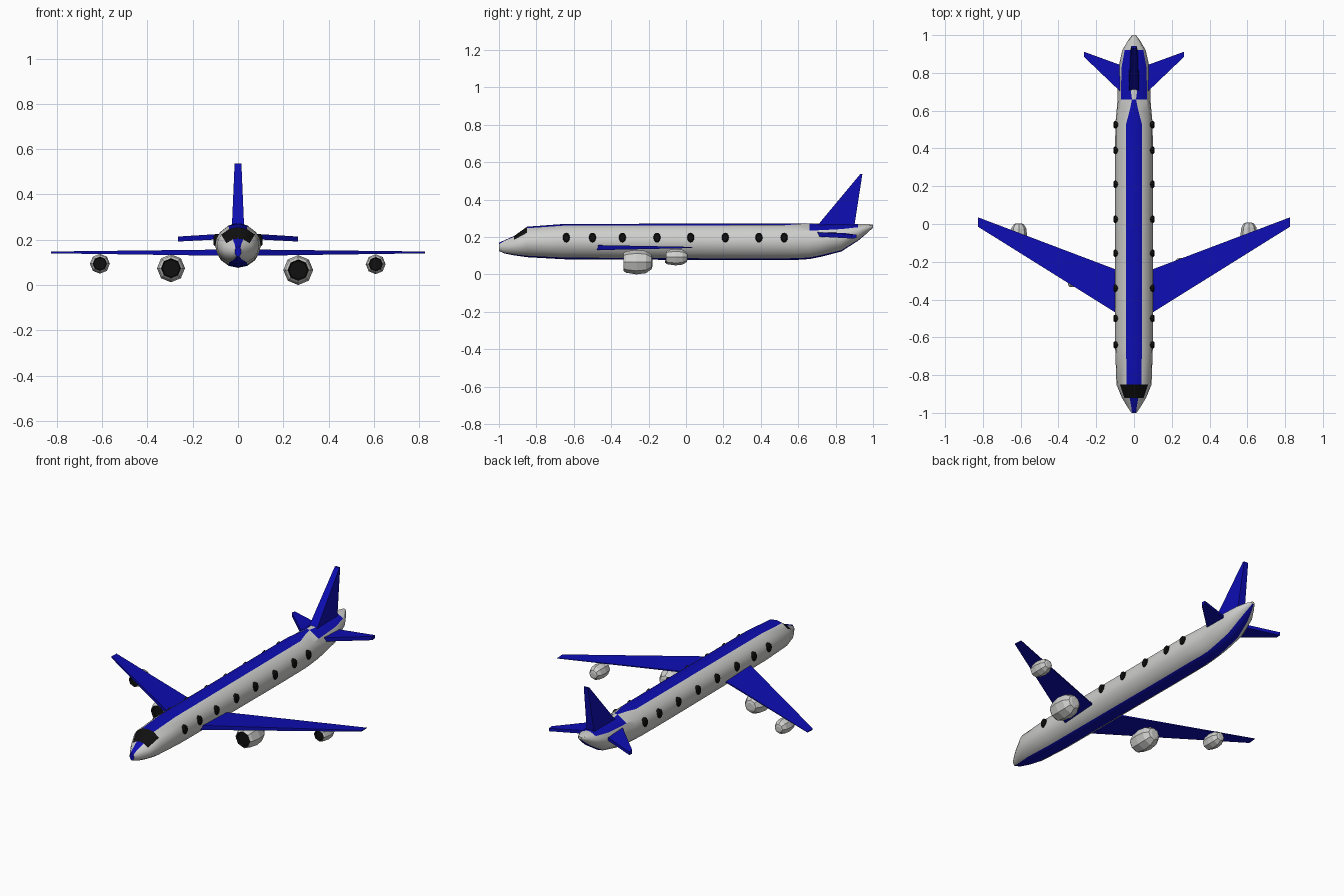
import bpy, bmesh, math
from mathutils import Vector

cube = bpy.data.objects.get("Cube")
if cube:
    bpy.data.objects.remove(cube, do_unlink=True)


def material(name, rgb):
    m = bpy.data.materials.new(name)
    m.use_nodes = True
    m.diffuse_color = (*rgb, 1)
    bsdf = next(n for n in m.node_tree.nodes if n.type == 'BSDF_PRINCIPLED')
    bsdf.inputs["Base Color"].default_value = (*rgb, 1)
    return m


GREY, BLUE, BLACK = range(3)
MATS = [material("light grey", (0.62, 0.62, 0.61)),
        material("deep blue", (0.004, 0.004, 0.45)),
        material("black", (0.005, 0.005, 0.005))]


def finish(bm, name, smooth=None):
    bmesh.ops.recalc_face_normals(bm, faces=bm.faces[:])
    mesh = bpy.data.meshes.new(name)
    bm.to_mesh(mesh)
    bm.free()
    for m in MATS:
        mesh.materials.append(m)
    ob = bpy.data.objects.new(name, mesh)
    bpy.context.collection.objects.link(ob)
    if smooth:
        bpy.ops.object.select_all(action='DESELECT')
        ob.select_set(True)
        bpy.context.view_layer.objects.active = ob
        bpy.ops.object.shade_smooth_by_angle(angle=math.radians(smooth))
    return ob


def loft(bm, rings, paint):
    """Skin a list of point rings; paint(i, j) gives the material of each face."""
    loops = [[bm.verts.new(p) for p in ring] for ring in rings]
    n = len(loops[0])
    for i in range(len(loops) - 1):
        for j in range(n):
            k = (j + 1) % n
            f = bm.faces.new((loops[i][j], loops[i][k], loops[i + 1][k], loops[i + 1][j]))
            f.material_index = paint(i, j)
    bm.faces.new(loops[0]).material_index = paint(0, 0)
    bm.faces.new(loops[-1]).material_index = paint(len(loops) - 2, n // 4)


# Fuselage: y, bottom, top, half width, stripe share of the width
STATIONS = [
    (-1.0, .125, .170, .014, .8), (-.97, .112, .183, .034, .42),
    (-.92, .102, .205, .064, .36), (-.85, .092, .255, .093, .42),
    (-.65, .081, .270, .100, .42), (.30, .076, .272, .100, .42),
    (.53, .077, .272, .099, .42), (.60, .078, .272, .092, .25),
    (.66, .082, .272, .087, .12), (.72, .094, .272, .086, .22),
    (.83, .122, .272, .082, .22), (.92, .180, .270, .062, .22),
    (.97, .222, .270, .033, .3), (1.0, .250, .266, .010, .5),
]


def fuselage_ring(y, bottom, top, half, stripe):
    s = math.asin(stripe)
    low = math.pi - math.asin(.42)
    side = [s] + [math.radians(a) for a in (53, 72, 90, 108, 131)] + [low]
    angles = [0] + side + [math.pi] + [-a for a in reversed(side)]
    mid, tall = (bottom + top) / 2, (top - bottom) / 2
    return [(half * math.sin(a), y, mid + tall * math.cos(a)) for a in angles]


def fuselage_paint(i, j):
    band = min(j, 15 - j)            # 0 at the top, 7 at the bottom
    y = (STATIONS[i][0] + STATIONS[i + 1][0]) / 2
    if band <= 1 and -.92 < y < -.85:
        return BLACK                 # windscreen
    if band == 7:
        return BLUE                  # belly stripe
    if band == 0 and (y < .66 or .72 < y < .92):
        return BLUE                  # roof stripe
    if band == 1 and .66 < y < .92:
        return BLUE                  # fin fairing
    return GREY


bm = bmesh.new()
loft(bm, [fuselage_ring(*s) for s in STATIONS], fuselage_paint)
finish(bm, "fuselage", 28)


# Wings and tail: each end is leading point, trailing point, thickness
def blade(name, ends, across, trailing):
    across = Vector(across)
    rings = []
    for lead, trail, thick in ends:
        a, b = Vector(lead), Vector(trail)
        h = across * thick / 2
        rings.append([a + h, b + h * trailing, b - h * trailing, a - h])
    bm = bmesh.new()
    loft(bm, rings, lambda i, j: BLUE)
    finish(bm, name)


for sign, side in ((1, "left"), (-1, "right")):
    blade(side + "_wing", [
        ((sign * .04, -.505, .143), (sign * .04, -.262, .143), .028),
        ((sign * .825, -.015, .144), (sign * .825, .035, .144), .008)], (0, 0, 1), .3)
    blade(side + "_tailplane", [
        ((sign * .04, .67, .216), (sign * .04, .83, .214), .024),
        ((sign * .265, .885, .203), (sign * .265, .912, .203), .022)], (0, 0, 1), .8)

blade("tail_fin", [
    ((0, .70, .258), (0, .90, .258), .054),
    ((0, .932, .537), (0, .943, .537), .030)], (1, 0, 0), .9)


# Engines: faceted barrels with a recessed dark fan
BARREL = [(-.40, .62), (-.50, .70), (-.42, .86), (-.05, 1.0),
          (.28, .90), (.47, .58), (.50, .35)]


def engine(name, x, y, z, radius, length, sides=8):
    rings = []
    for along, r in BARREL:
        rings.append([(x + radius * r * math.sin(math.tau * k / sides),
                       y + length * along,
                       z - radius * r * math.cos(math.tau * k / sides))
                      for k in range(sides)])
    bm = bmesh.new()
    loft(bm, rings, lambda i, j: BLACK if i == 0 else GREY)
    finish(bm, name)


engine("left_inner_engine", .266, -.257, .066, .066, .155)
engine("right_inner_engine", -.296, -.257, .074, .062, .155)
engine("left_outer_engine", .608, -.050, .092, .044, .115)
engine("right_outer_engine", -.610, -.055, .094, .044, .115)


# Cabin windows: shallow oval studs on both sides
for n, y in enumerate((-.64, -.50, -.34, -.155, .025, .21, .39, .525), 1):
    for sign, side in ((1, "left"), (-1, "right")):
        rings = [[(sign * x, y + .019 * s * math.cos(math.tau * k / 12),
                   .197 + .026 * s * math.sin(math.tau * k / 12)) for k in range(12)]
                 for x, s in ((.085, 1), (.102, 1), (.108, .75))]
        bm = bmesh.new()
        loft(bm, rings, lambda i, j: BLACK)
        finish(bm, f"{side}_window_{n}")
